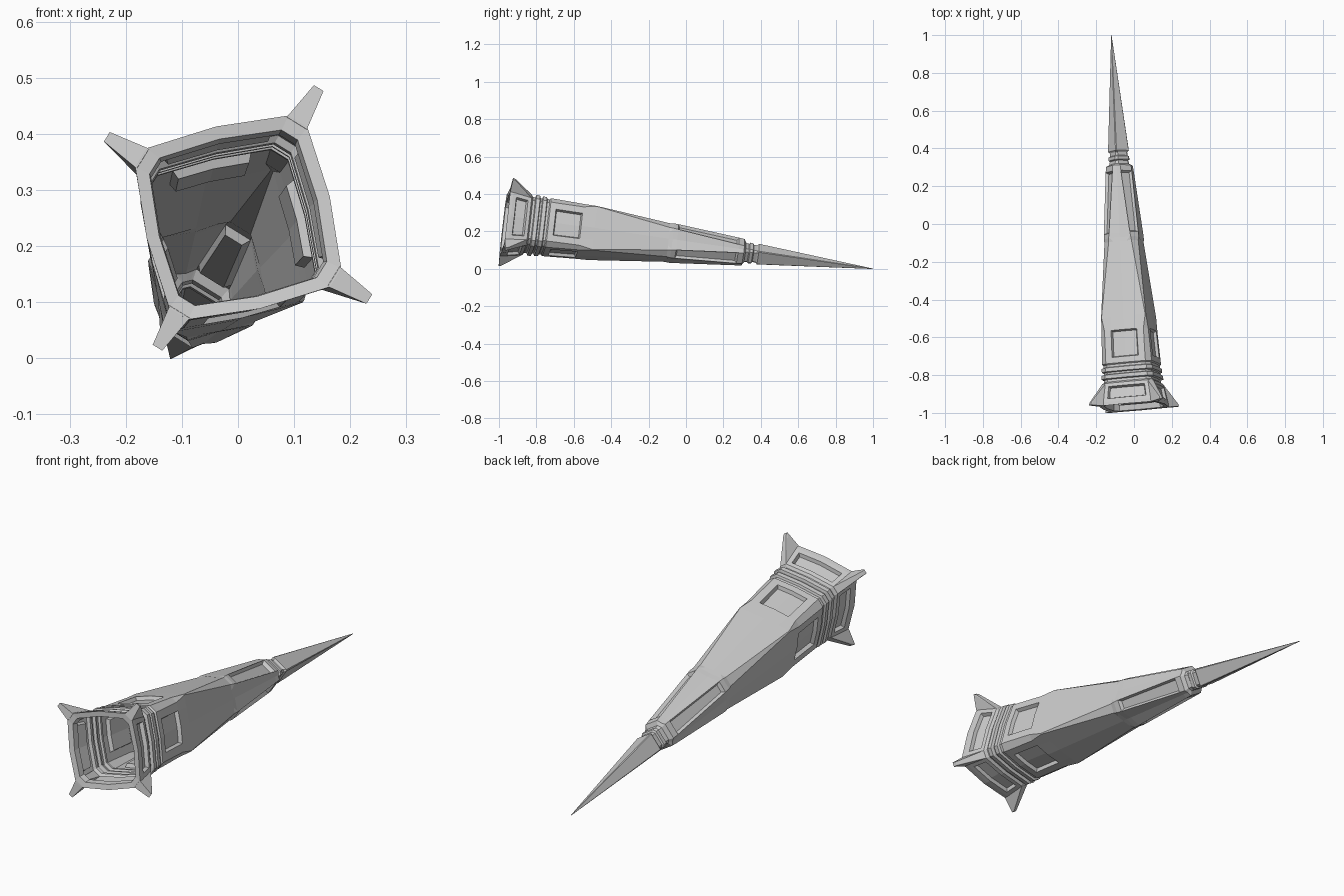
import bpy, bmesh
from math import radians, sin, cos, pi
from mathutils import Vector

if "Cube" in bpy.data.objects:
    bpy.data.objects.remove(bpy.data.objects["Cube"])

# Tilted axis of the whole spike, with a square section rolled about it
BASE, TIP = Vector((0, -0.96, 0.25)), Vector((-0.12, 1.0, 0.0))
W = (TIP - BASE).normalized()
ROLL = radians(13.5)
U = Vector((cos(ROLL), 0, sin(ROLL)))
U = (U - W * U.dot(W)).normalized()
V = U.cross(W).normalized()
if V.z < 0:
    V = -V


def place(u, v, y):
    c = BASE.lerp(TIP, (y + 0.96) / 1.96)
    return c + U * u + V * v


def turn(u, v, k):
    for _ in range(k):
        u, v = -v, u
    return u, v


def ring(bm, y, h, a, b=0.0, p=None):
    """Chamfered square: half size h, half flat a, mid bulge b, panel half width p."""
    p = 0.6 * a if p is None else p
    side = [(h, -a), (h + b * (1 - p / a), -p), (h + b, 0), (h + b * (1 - p / a), p), (h, a)]
    return [bm.verts.new(place(*turn(u, v, k), y)) for k in range(4) for u, v in side]


def finish(bm, name):
    me = bpy.data.meshes.new(name)
    bm.to_mesh(me)
    bm.free()
    ob = bpy.data.objects.new(name, me)
    bpy.context.collection.objects.link(ob)
    return ob


def loft(name, sections, side_panels=(), corner_panels=(), close=False):
    bm = bmesh.new()
    rings = [ring(bm, *s) for s in sections]
    n, faces = 20, {}
    for i in range(len(rings) - 1):
        A, B = rings[i], rings[i + 1]
        for j in range(n):
            k = (j + 1) % n
            faces[i, j] = bm.faces.new((A[j], B[j], B[k], A[k]))
    if close:
        bm.faces.new(list(reversed(rings[-1])))
    bm.normal_update()
    groups = [([faces[i, 5 * k + 1], faces[i, 5 * k + 2]], 0.006, -0.016)
              for i in side_panels for k in range(4)]
    groups += [([faces[i, 5 * k + 4]], 0.009, -0.014) for i in corner_panels for k in range(4)]
    for fs, t, d in groups:
        bmesh.ops.inset_region(bm, faces=fs, thickness=t, depth=d, use_even_offset=True)
    return finish(bm, name)


# Flared open collar with a thick rim and recessed side panels
loft("collar", [
    (-0.935, 0.132, 0.108, 0.008),
    (-0.965, 0.136, 0.112, 0.009),
    (-0.968, 0.158, 0.130, 0.010),
    (-0.950, 0.157, 0.129, 0.009, 0.105),
    (-0.932, 0.154, 0.127, 0.009, 0.105),
    (-0.868, 0.144, 0.118, 0.007, 0.098),
    (-0.850, 0.141, 0.116, 0.006),
    (-0.842, 0.130, 0.106, 0.006),
], side_panels=[4])

# Stepped bands behind the collar
bands = [(-0.842, 0.130, 0.106, 0.006)]
for y0, y1, h in [(-0.825, -0.805, 0.141), (-0.788, -0.768, 0.138)]:
    bands += [(y0 - 0.004, 0.129, 0.104, 0.006), (y0, h, h - 0.026, 0.006),
              (y1, h, h - 0.026, 0.006), (y1 + 0.004, 0.129, 0.104, 0.006)]
bands.append((-0.752, 0.129, 0.104, 0.006))
loft("bands", bands)

# Main tapering body: chamfers close at y=-0.5, then open again into corner strips
loft("body", [
    (-0.752, 0.129, 0.104, 0.006),
    (-0.746, 0.135, 0.108, 0.006, 0.072),
    (-0.715, 0.134, 0.107, 0.006, 0.072),
    (-0.572, 0.127, 0.106, 0.006, 0.070),
    (-0.500, 0.122, 0.119, 0.005, 0.066),
    (-0.100, 0.092, 0.062, 0.003),
    (-0.080, 0.095, 0.060, -0.004, 0.054),
    (-0.055, 0.094, 0.057, -0.004, 0.051),
    (0.275, 0.071, 0.023, -0.004, 0.018),
    (0.305, 0.068, 0.020, -0.003, 0.016),
    (0.315, 0.052, 0.010),
], side_panels=[2], corner_panels=[7])

# Banded neck
loft("neck", [
    (0.315, 0.052, 0.010), (0.332, 0.048, 0.008), (0.337, 0.055, 0.008),
    (0.354, 0.054, 0.008), (0.359, 0.046, 0.007), (0.377, 0.046, 0.006),
    (0.385, 0.056, 0.003),
])

# Long diamond-section point
loft("point", [(0.385, 0.056, 0.003), (1.0, 0.001, 0.0004)], close=True)

# Four corner fins on the collar
R = 0.5 ** 0.5
for k in range(4):
    bm = bmesh.new()
    # (radius along the diagonal, half width, y)
    for r, w, y in [(0.200, 0.021, -0.968), (0.275, 0.010, -0.963), (0.271, 0.008, -0.950),
                    (0.180, 0.018, -0.850), (0.175, 0.012, -0.940)]:
        for s in (-w, w):
            bm.verts.new(place(*turn((r - s) * R, (r + s) * R, k), y))
    res = bmesh.ops.convex_hull(bm, input=bm.verts[:])
    bmesh.ops.delete(bm, geom=[g for g in res["geom_interior"] if isinstance(g, bmesh.types.BMVert)],
                     context='VERTS')
    bmesh.ops.recalc_face_normals(bm, faces=bm.faces[:])
    finish(bm, f"corner_fin_{k + 1}")
